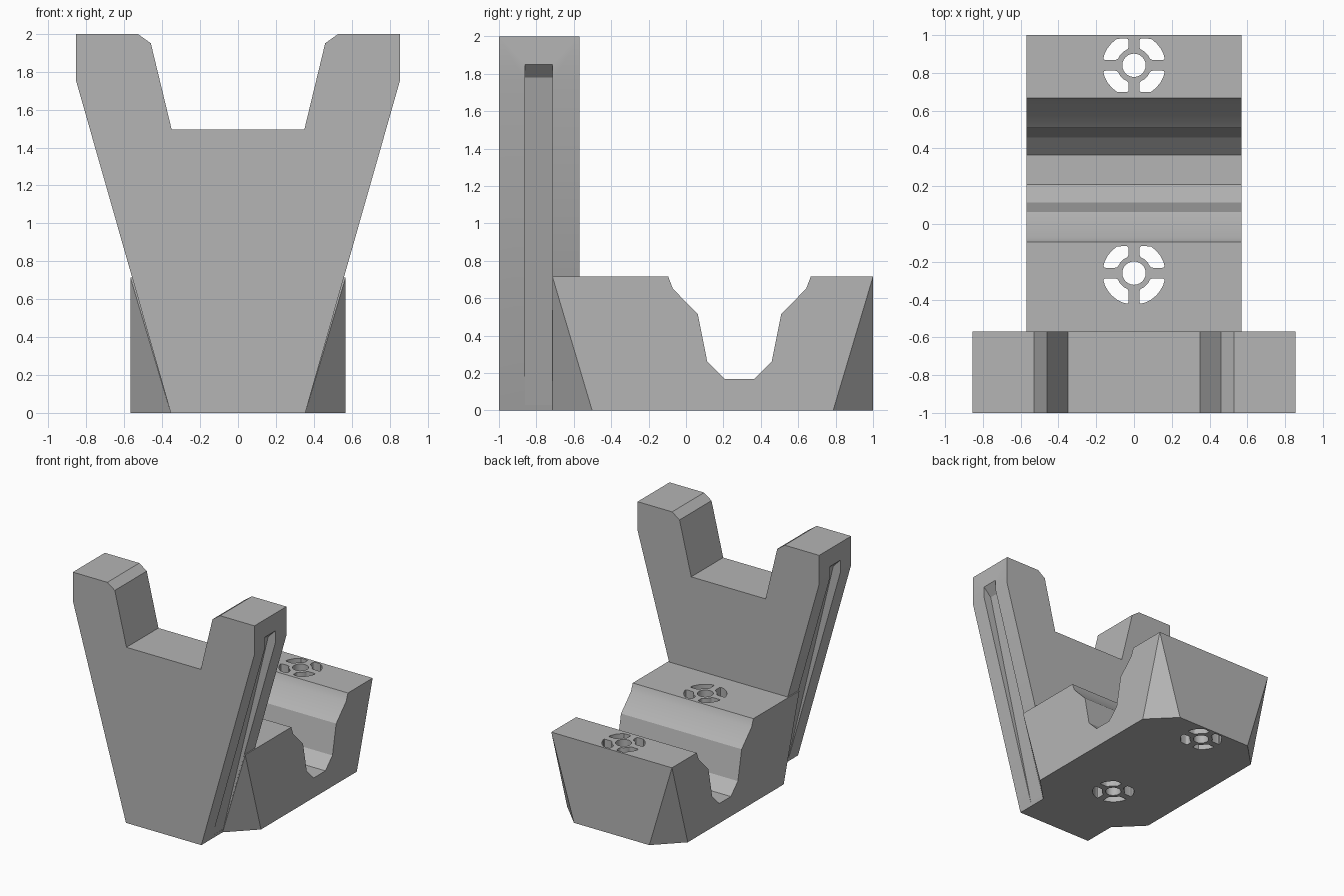
import bpy, bmesh, math
from mathutils import Vector

if "Cube" in bpy.data.objects:
    bpy.data.objects.remove(bpy.data.objects["Cube"])

grey = bpy.data.materials.new("plain grey")
grey.diffuse_color = (0.46, 0.46, 0.46, 1)
grey.use_nodes = True
grey.node_tree.nodes["Principled BSDF"].inputs["Base Color"].default_value = grey.diffuse_color


def prism(bm, pts, axis, a, b):
    """Solid made from a 2D outline running along an axis from a to b."""
    def place(p, d):
        return {'x': (d, p[0], p[1]), 'y': (p[0], d, p[1]), 'z': (p[0], p[1], d)}[axis]
    lo = [bm.verts.new(place(p, a)) for p in pts]
    hi = [bm.verts.new(place(p, b)) for p in pts]
    bm.faces.new(lo[::-1])
    bm.faces.new(hi)
    n = len(pts)
    for i in range(n):
        j = (i + 1) % n
        bm.faces.new((lo[i], lo[j], hi[j], hi[i]))


def rounded(pts, corners, radius):
    """Replace chosen corners of an outline by short curves."""
    out = []
    for i, p in enumerate(pts):
        if i not in corners:
            out.append(p)
            continue
        c = Vector(p)
        ends = []
        for q in (pts[i - 1], pts[(i + 1) % len(pts)]):
            d = Vector(q) - c
            ends.append(c + d * min(radius / d.length, 0.45))
        for t in (0, 0.25, 0.5, 0.75, 1):
            v = ends[0] * (1 - t) ** 2 + c * 2 * t * (1 - t) + ends[1] * t ** 2
            out.append((v.x, v.y))
    return out


def finish(bm, name):
    bmesh.ops.recalc_face_normals(bm, faces=bm.faces[:])
    me = bpy.data.meshes.new(name)
    bm.to_mesh(me)
    bm.free()
    me.materials.append(grey)
    ob = bpy.data.objects.new(name, me)
    bpy.context.collection.objects.link(ob)
    return ob


def combine(target, other, op):
    """Apply a boolean and remove the helper."""
    mod = target.modifiers.new("combine", 'BOOLEAN')
    mod.operation, mod.solver, mod.object = op, 'EXACT', other
    bpy.context.view_layer.objects.active = target
    bpy.ops.object.modifier_apply(modifier=mod.name)
    bpy.data.objects.remove(other)


# Upright forked plate
half = [(0.355, 0), (0.855, 1.755), (0.855, 2), (0.53, 2), (0.46, 1.95), (0.35, 1.495)]
bm = bmesh.new()
prism(bm, half + [(-x, z) for x, z in reversed(half)], 'y', -1, -0.57)
bracket = finish(bm, "bracket")

# Tapering grooves in both slanted sides
groove = [(0.362, 0.03), (0.785, 1.78), (0.855, 1.85), (1.0, 1.85), (1.0, 0.03)]
bm = bmesh.new()
for s in (1, -1):
    prism(bm, [(s * x, z) for x, z in groove], 'y', -0.86, -0.715)
combine(bracket, finish(bm, "groove_cutter"), 'DIFFERENCE')

# Base block with a trough across it
trough = [(-0.095, 0.715), (-0.07, 0.65), (0.063, 0.515), (0.113, 0.263), (0.208, 0.168)]
mid = 0.286
profile = ([(-0.714, 0), (-0.714, 0.715)] + trough
           + [(2 * mid - y, z) for y, z in reversed(trough)] + [(1, 0.715), (1, 0)])
bm = bmesh.new()
prism(bm, profile, 'x', -0.568, 0.568)

# Slanted cuts at the four lower corners
for sx in (1, -1):
    for y_end, y_in in ((1, 0.787), (-0.714, -0.502)):
        p = Vector((sx * 0.568, y_in, 0))
        q = Vector((sx * 0.355, y_end, 0))
        r = Vector((sx * 0.568, y_end, 0.7149))
        n = (q - p).cross(r - p).normalized()
        if n.dot(Vector((sx * 0.568, y_end, 0)) - p) < 0:
            n = -n
        bmesh.ops.bisect_plane(bm, geom=bm.verts[:] + bm.edges[:] + bm.faces[:],
                               dist=1e-5, plane_co=p, plane_no=n, clear_outer=True)
        bmesh.ops.holes_fill(bm, edges=[e for e in bm.edges if e.is_boundary], sides=0)
base = finish(bm, "base_block")

# Round hole with four curved slots around it, through the base
R_OUT, R_IN, GAP = 0.167, 0.092, 0.028


def arc(r, count):
    a = math.asin(GAP / r)
    return [(r * math.cos(t), r * math.sin(t)) for t in
            (a + (math.pi / 2 - 2 * a) * i / (count - 1) for i in range(count))]


bm = bmesh.new()
for cy, up, down in ((0.84, 0.142, 0.142), (-0.26, 0.143, 0.2)):
    prism(bm, [(0.062 * math.cos(i * math.pi / 12), cy + 0.062 * math.sin(i * math.pi / 12))
               for i in range(24)], 'z', -0.2, 1)
    for sx in (1, -1):
        for sy, limit in ((1, up), (-1, down)):
            outer = [(x, min(y, limit)) for x, y in arc(R_OUT, 7)]
            slot = rounded(outer + arc(R_IN, 4)[::-1], (0, 6, 7, 10), 0.018)
            prism(bm, [(sx * x, cy + sy * y) for x, y in slot], 'z', -0.2, 1)
combine(base, finish(bm, "hole_cutter"), 'DIFFERENCE')

# One solid part
combine(bracket, base, 'UNION')
bpy.ops.object.select_all(action='DESELECT')
bracket.select_set(True)
bpy.context.view_layer.objects.active = bracket
bpy.ops.object.shade_smooth_by_angle(angle=math.radians(30))
